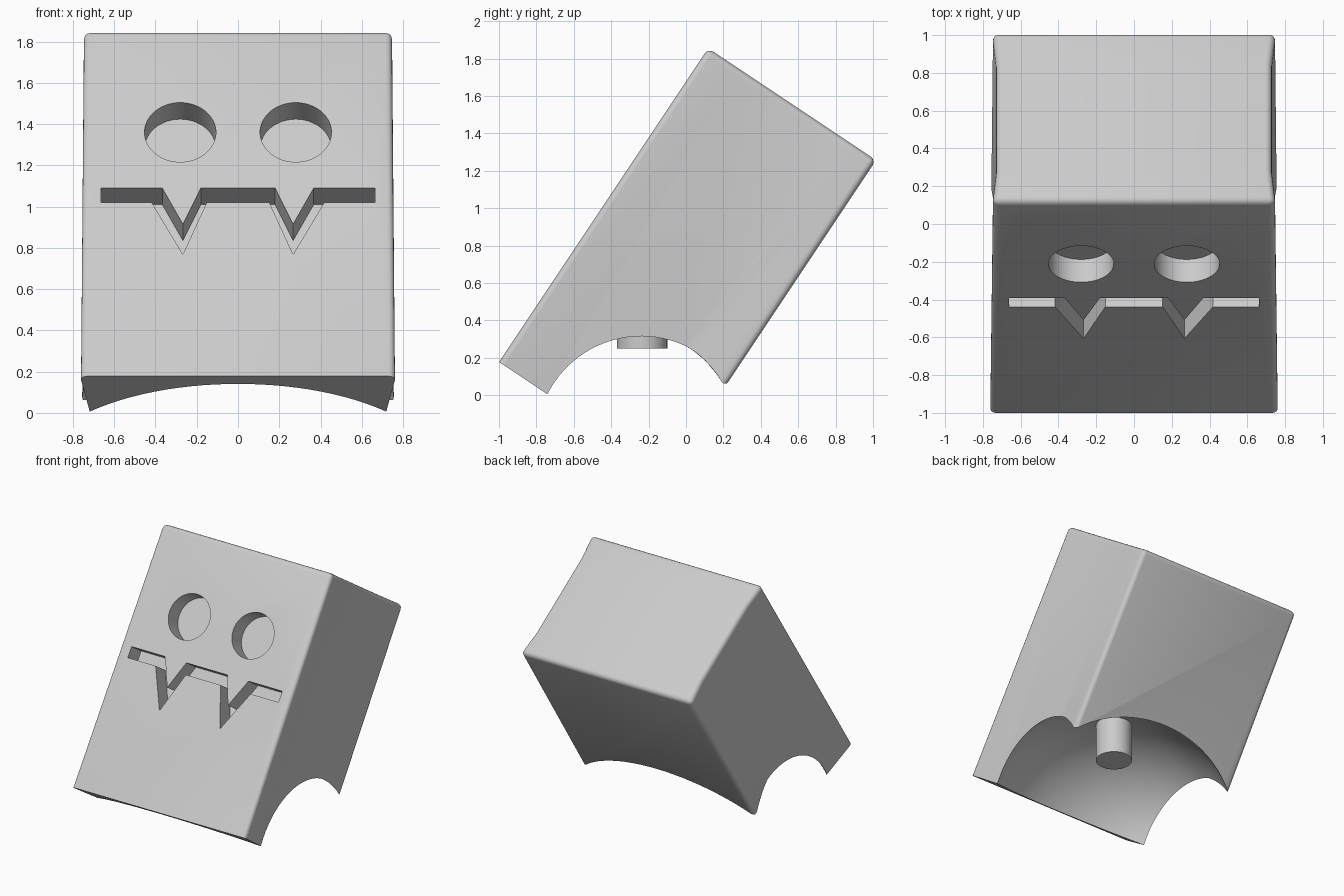
import bpy, bmesh, math
from mathutils import Vector

cube = bpy.data.objects.get("Cube")
if cube:
    bpy.data.objects.remove(cube, do_unlink=True)

grey = bpy.data.materials.new("light grey")
grey.use_nodes = True
colour = (0.6, 0.6, 0.6, 1)
grey.diffuse_color = colour
grey.node_tree.nodes["Principled BSDF"].inputs["Base Color"].default_value = colour

# Leaning frame: x across, UP along the front face, IN through the block
ORIGIN = Vector((0, -1, 0.178))
UP = Vector((0, 0.5547, 0.832))
IN = Vector((0, 0.832, -0.5547))
HEIGHT, DEPTH, CUT = 2.016, 1.079, 0.145


def lean(x, u, v):
    return ORIGIN + Vector((x, 0, 0)) + UP * u + IN * v


def make_object(name, bm):
    bmesh.ops.recalc_face_normals(bm, faces=bm.faces)
    mesh = bpy.data.meshes.new(name)
    bm.to_mesh(mesh)
    bm.free()
    obj = bpy.data.objects.new(name, mesh)
    obj.data.materials.append(grey)
    bpy.context.collection.objects.link(obj)
    return obj


def prism(name, lower, upper):
    bm = bmesh.new()
    a = [bm.verts.new(p) for p in lower]
    b = [bm.verts.new(p) for p in upper]
    bm.faces.new(a)
    bm.faces.new(b)
    for i in range(len(a)):
        j = (i + 1) % len(a)
        bm.faces.new((a[i], a[j], b[j], b[i]))
    return bm, a, b


def select_only(obj):
    bpy.ops.object.select_all(action='DESELECT')
    obj.select_set(True)
    bpy.context.view_layer.objects.active = obj


def carve(target, cutter):
    mod = target.modifiers.new("carve", 'BOOLEAN')
    mod.operation, mod.object, mod.solver = 'DIFFERENCE', cutter, 'EXACT'
    select_only(target)
    bpy.ops.object.modifier_apply(modifier=mod.name)
    bpy.data.objects.remove(cutter, do_unlink=True)


# Leaning block with slightly hollow sides
def section(u, half):
    right = [lean(x, u, v) for x, v in half]
    left = [lean(-x, u, v) for x, v in reversed(half)]
    return right + left


base = section(0, [(0.766, 0), (0.72, 0.3), (0.72, 0.75), (0.763, DEPTH)])
top = section(HEIGHT, [(0.75, 0), (0.73, 0.2), (0.73, 0.88), (0.75, DEPTH)])
bm, low, high = prism("block", base, top)
corners = {low[i] for i in (0, 3, 4, 7)}
rounded = []
for e in bm.edges:
    ends = [v in high for v in e.verts]
    if all(ends) or (any(ends) and any(v in corners for v in e.verts)):
        rounded.append(e)
bmesh.ops.recalc_face_normals(bm, faces=bm.faces)
bmesh.ops.bevel(bm, geom=rounded, offset=0.035, segments=4, profile=0.5,
                affect='EDGES', clamp_overlap=True)
block = make_object("block", bm)


# Recessed face details
def face_cutter(name, outline):
    pts = [(x, (z - ORIGIN.z) / UP.z) for x, z in outline]
    bm, _, _ = prism(name, [lean(x, u, -0.1) for x, u in pts],
                     [lean(x, u, CUT) for x, u in pts])
    return make_object(name, bm)


for side in (-1, 1):
    ring = [math.tau * i / 64 for i in range(64)]
    carve(block, face_cutter("eye_cutter", [
        (side * 0.28 + 0.173 * math.cos(t), 1.36 + 0.144 * math.sin(t)) for t in ring]))

upper = [(0.18, 1.09), (0.267, 0.915), (0.367, 1.09), (0.663, 1.09)]
lower = [(0.663, 1.02), (0.418, 1.02), (0.267, 0.768), (0.152, 1.02)]
half = upper + lower
mouth = half + [(-x, z) for x, z in reversed(half)]
carve(block, face_cutter("mouth_cutter", mouth))

# Domed hollow underneath
bm = bmesh.new()
bmesh.ops.create_uvsphere(bm, u_segments=96, v_segments=48, radius=1)
bmesh.ops.scale(bm, vec=(1.008, 0.806, 0.806), verts=bm.verts)
bmesh.ops.translate(bm, vec=(0, -0.237, -0.246), verts=bm.verts)
carve(block, make_object("hollow_cutter", bm))

# Peg hanging in the hollow
bm = bmesh.new()
bmesh.ops.create_cone(bm, cap_ends=True, segments=48, radius1=0.135,
                      radius2=0.135, depth=0.4)
bmesh.ops.translate(bm, vec=(0, -0.235, 0.45), verts=bm.verts)
peg = make_object("peg", bm)

for obj in (block, peg):
    select_only(obj)
    bpy.ops.object.shade_smooth_by_angle(angle=math.radians(30))
